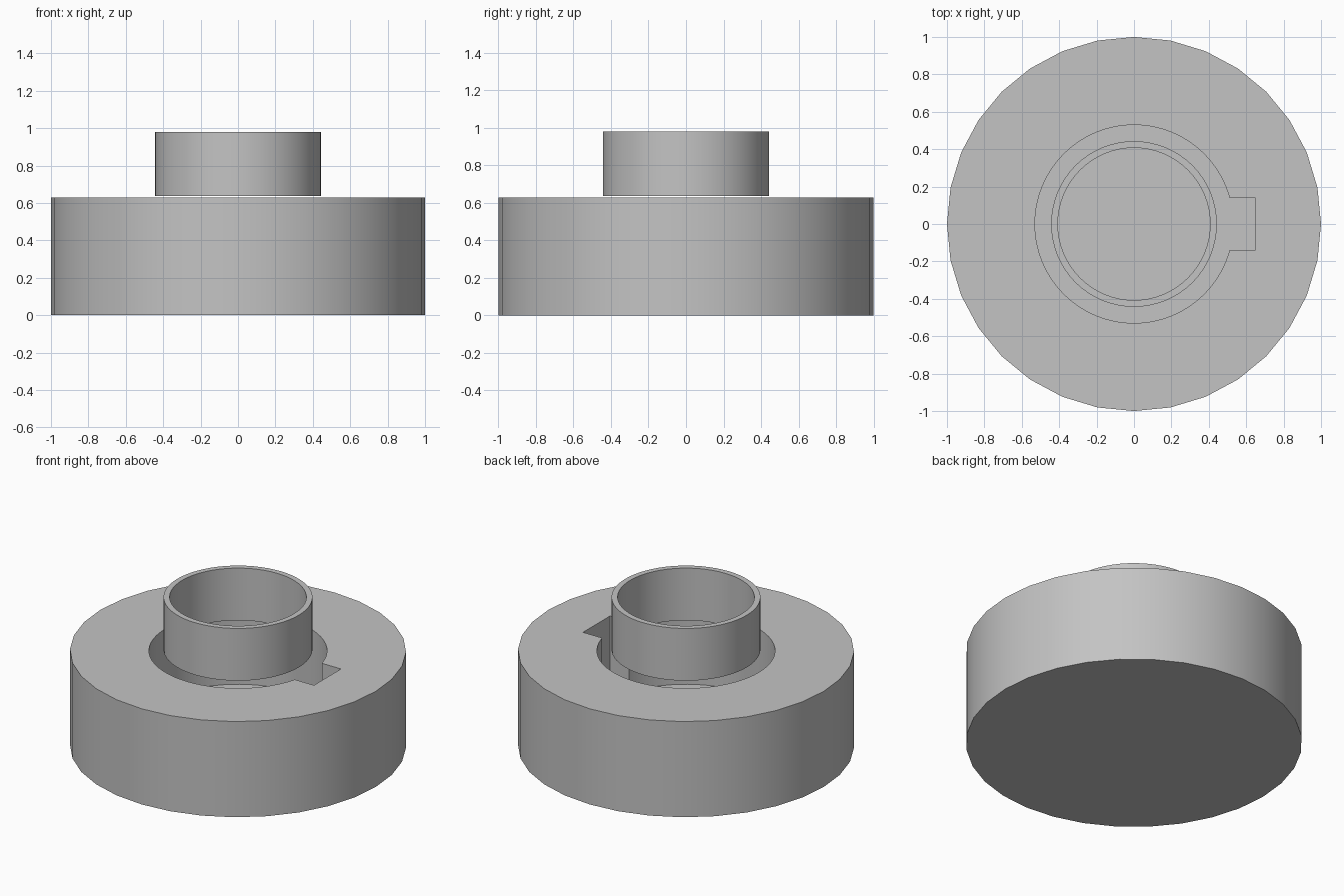
import bpy
import math

cube = bpy.data.objects.get("Cube")
if cube:
    bpy.data.objects.remove(cube, do_unlink=True)

BODY_TOP = 0.628
BORE_FLOOR = 0.16
CUT_TOP = 0.9

grey = bpy.data.materials.new("plain_grey")
grey.use_nodes = True
grey.diffuse_color = (0.55, 0.55, 0.55, 1)
for node in grey.node_tree.nodes:
    if node.type == 'BSDF_PRINCIPLED':
        node.inputs["Base Color"].default_value = grey.diffuse_color


def cylinder(name, radius, bottom, top, sides):
    bpy.ops.mesh.primitive_cylinder_add(
        vertices=sides, radius=radius, depth=top - bottom,
        location=(0, 0, (bottom + top) / 2))
    obj = bpy.context.object
    obj.name = name
    obj.data.materials.append(grey)
    return obj


def block(name, x0, x1, half_width, bottom, top):
    bpy.ops.mesh.primitive_cube_add(
        size=1, location=((x0 + x1) / 2, 0, (bottom + top) / 2))
    obj = bpy.context.object
    obj.name = name
    obj.scale = (x1 - x0, 2 * half_width, top - bottom)
    bpy.ops.object.transform_apply(location=False, rotation=False, scale=True)
    obj.data.materials.append(grey)
    return obj


def cut(target, cutter):
    """Subtract the cutter from the target and discard the cutter."""
    cutter.hide_render = True
    mod = target.modifiers.new("cut", 'BOOLEAN')
    mod.operation = 'DIFFERENCE'
    mod.solver = 'EXACT'
    mod.object = cutter
    bpy.ops.object.select_all(action='DESELECT')
    bpy.context.view_layer.objects.active = target
    target.select_set(True)
    bpy.ops.object.modifier_apply(modifier=mod.name)
    bpy.data.objects.remove(cutter, do_unlink=True)


def smooth(obj):
    bpy.ops.object.select_all(action='DESELECT')
    bpy.context.view_layer.objects.active = obj
    obj.select_set(True)
    bpy.ops.object.shade_smooth_by_angle(angle=math.radians(30))


# Thick round body with a blind bore and a square keyway on one side
body = cylinder("round_body", 1, 0, BODY_TOP, 32)
cut(body, cylinder("bore_cutter", 0.53, BORE_FLOOR, CUT_TOP, 64))
cut(body, block("keyway_cutter", 0.2, 0.65, 0.14, BORE_FLOOR, CUT_TOP))
smooth(body)

# Thin open collar hovering just above the bore
collar = cylinder("collar_tube", 0.443, 0.637, 0.98, 64)
cut(collar, cylinder("collar_cutter", 0.407, 0.5, 1.2, 64))
smooth(collar)
